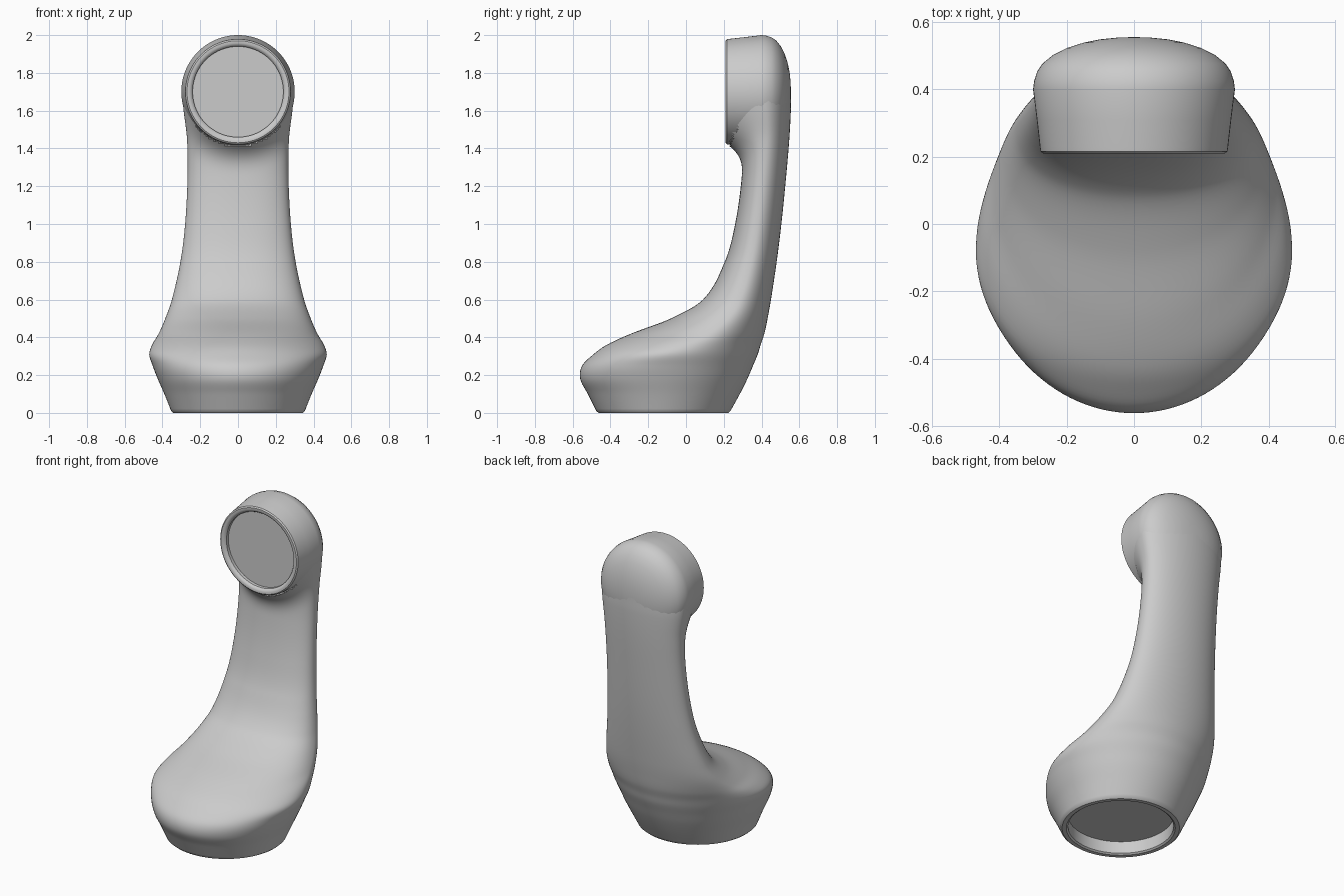
import bpy, bmesh
from math import sin, cos, pi, hypot

cube = bpy.data.objects.get("Cube")
if cube:
    bpy.data.objects.remove(cube, do_unlink=True)

grey = bpy.data.materials.new("plain_grey")
grey.use_nodes = True
tone = (0.6, 0.6, 0.6, 1)
grey.diffuse_color = tone
for node in grey.node_tree.nodes:
    if node.type == "BSDF_PRINCIPLED":
        node.inputs["Base Color"].default_value = tone

SEGMENTS = 112
HEAD_Z = 1.7
RIM_RADIUS = 0.28
FACE_Y = 0.21
FILLET = 0.17

# Body sections: height, half width, front y, widest y, back y
SECTIONS = [
    (0, .35, -.47, -.12, .23),
    (.1, .39, -.52, -.11, .285),
    (.18, .425, -.56, -.105, .325),
    (.25, .452, -.55, -.1, .355),
    (.31, .47, -.49, -.08, .38),
    (.36, .455, -.42, 0, .395),
    (.42, .42, -.29, .12, .415),
    (.5, .385, -.08, .22, .432),
    (.6, .35, .09, .285, .45),
    (.8, .305, .205, .345, .48),
    (1, .28, .26, .38, .505),
    (1.25, .267, .295, .41, .53),
    (1.45, .27, .3, .425, .547),
    (1.6, .288, .305, .42, .555),
    (1.69, .296, .3, .41, .555),
]


def slope(i, column):
    a = SECTIONS[max(i - 1, 0)]
    b = SECTIONS[min(i + 1, len(SECTIONS) - 1)]
    return (b[column] - a[column]) / (b[0] - a[0])


def section_at(z):
    """Smoothly blend the section table at one height."""
    i = 0
    while i < len(SECTIONS) - 2 and z > SECTIONS[i + 1][0]:
        i += 1
    a, b = SECTIONS[i], SECTIONS[i + 1]
    h = b[0] - a[0]
    t = (z - a[0]) / h
    blend = t * t * (3 - 2 * t)
    return [a[c] + (b[c] - a[c]) * blend
            + h * t * (1 - t) * ((1 - t) * slope(i, c) - t * slope(i + 1, c))
            for c in range(1, 5)]


def body_ring(z, scale=1.0, lift=0.0):
    """Rounded section with a flatter front, flared out below the earpiece."""
    width, front, middle, back = section_at(z)
    power = 2 / (2 + 0.3 * min(max((z - 0.4) / 0.3, 0), 1))
    ring = []
    for i in range(SEGMENTS):
        angle = 2 * pi * i / SEGMENTS
        c, s = cos(angle), sin(angle)
        if s < 0:
            sign = 1 if c > 0 else -1
            x = width * sign * abs(c) ** power
            y = middle - (middle - front) * abs(s) ** power
            gap = hypot(x, z - HEAD_Z) - RIM_RADIUS
            if 0 < gap < FILLET:
                y += (FACE_Y + 0.01 - y) * (1 - gap / FILLET) ** 3 * abs(s)
        else:
            x = width * c
            y = middle + (back - middle) * s
        ring.append((x * scale, (y + 0.12) * scale - 0.12, z + lift))
    return ring


def loft(name, rings):
    """Skin a stack of closed rings and cap both ends."""
    bm = bmesh.new()
    rows = [[bm.verts.new(p) for p in ring] for ring in rings]
    for low, high in zip(rows, rows[1:]):
        for i in range(len(low)):
            j = (i + 1) % len(low)
            bm.faces.new((low[i], low[j], high[j], high[i]))
    bm.faces.new(rows[0])
    bm.faces.new(rows[-1])
    bmesh.ops.recalc_face_normals(bm, faces=bm.faces)
    mesh = bpy.data.meshes.new(name)
    bm.to_mesh(mesh)
    bm.free()
    mesh.materials.append(grey)
    obj = bpy.data.objects.new(name, mesh)
    bpy.context.collection.objects.link(obj)
    bpy.ops.object.select_all(action="DESELECT")
    obj.select_set(True)
    bpy.context.view_layer.objects.active = obj
    bpy.ops.object.shade_smooth_by_angle(angle=pi / 6)
    return obj


# Body: recessed underside, foot rim, bowl and neck
rings = [body_ring(0, 0.88, 0.085), body_ring(0, 0.88, 0.008),
         body_ring(0, 0.91), body_ring(0, 0.98)]
STEPS = 140
rings += [body_ring(0.01 + 1.68 * i / STEPS) for i in range(STEPS + 1)]
loft("body", rings)

# Earpiece head: radius and depth, from the recessed disc round to the back
HEAD_PROFILE = [
    (.24, .245), (.24, .225), (.247, .215), (.257, FACE_Y), (.27, FACE_Y),
    (.278, .216), (RIM_RADIUS, .23), (.289, .31), (.3, .4), (.297, .425),
    (.288, .453), (.272, .477), (.24, .503), (.2, .523), (.15, .539),
    (.1, .549), (.05, .554), (.01, .555),
]
loft("earpiece_head", [
    [(r * cos(2 * pi * i / SEGMENTS), y, HEAD_Z + r * sin(2 * pi * i / SEGMENTS))
     for i in range(SEGMENTS)] for r, y in HEAD_PROFILE])
